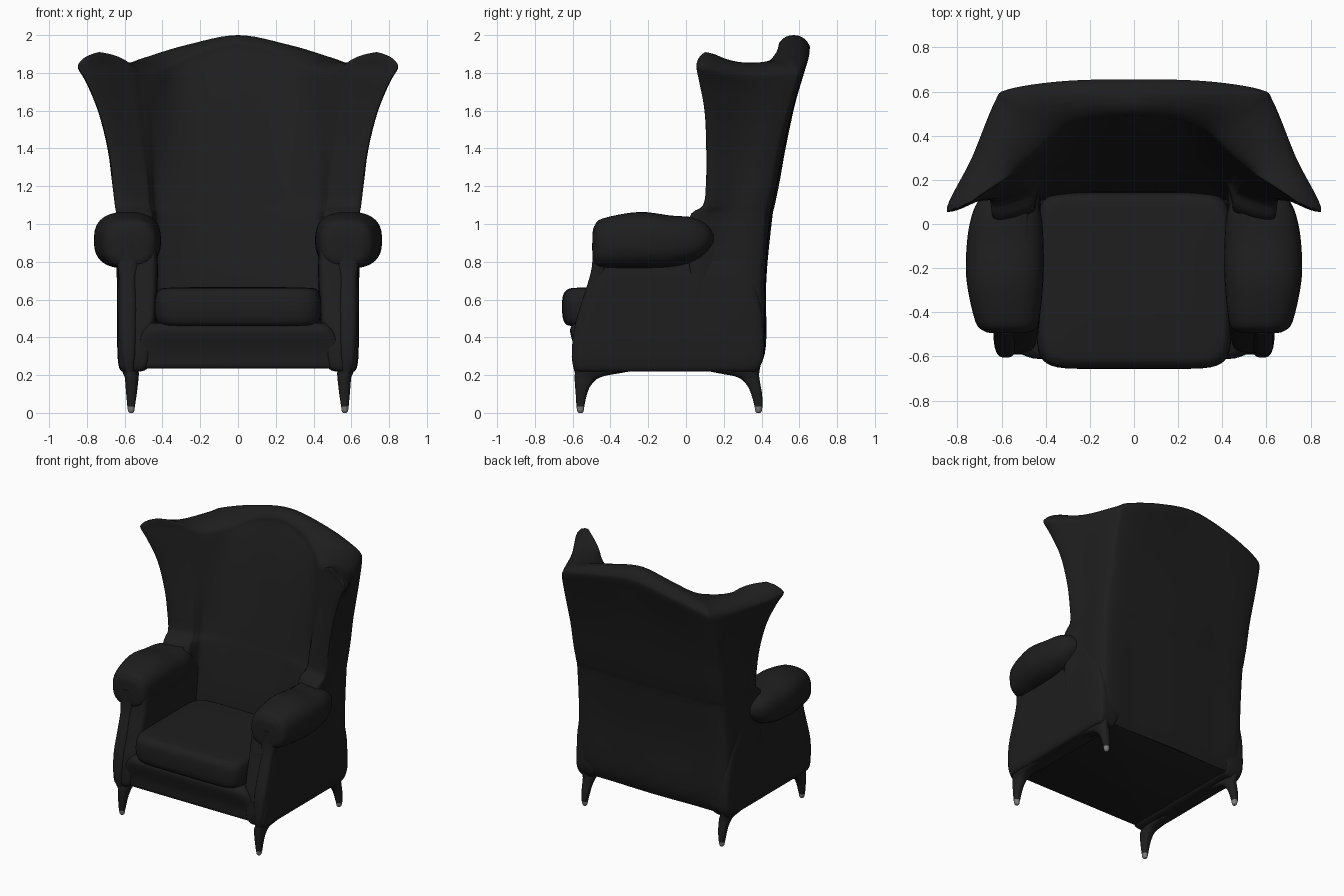
import bpy, bmesh, math


def material(name, value):
    m = bpy.data.materials.new(name)
    m.diffuse_color = (value, value, value, 1)
    return m


BLACK = material("black upholstery", 0.013)
GREY = material("grey foot", 0.2)


def spline(pts, n, closed=False):
    """Smooth curve through points of any dimension."""
    out, c = [], len(pts)
    pick = (lambda i: pts[i % c]) if closed else (lambda i: pts[max(0, min(c - 1, i))])
    for i in range(c if closed else c - 1):
        a, b, d, e = (pick(i + k) for k in (-1, 0, 1, 2))
        for k in range(n):
            t = k / n
            out.append(tuple(0.5 * (2 * q + (r - p) * t + (2 * p - 5 * q + 4 * r - s) * t * t
                                    + (3 * q - p - 3 * r + s) * t ** 3)
                             for p, q, r, s in zip(a, b, d, e)))
    return out if closed else out + [tuple(pts[-1])]


def loft(name, rings, steps=3, mat=BLACK, mirror=False, cap_end=True):
    """Skin over closed rings of 3D points, smoothed between the rings."""
    columns = [spline([r[i] for r in rings], steps) for i in range(len(rings[0]))]
    n = len(columns)
    bm = bmesh.new()
    rows = [[bm.verts.new(c[j]) for c in columns] for j in range(len(columns[0]))]
    for a, b in zip(rows, rows[1:]):
        for i in range(n):
            k = (i + 1) % n
            bm.faces.new((a[i], a[k], b[k], b[i]))
    bm.faces.new(rows[0])
    if cap_end:
        bm.faces.new(rows[-1])
    bmesh.ops.remove_doubles(bm, verts=bm.verts, dist=0.0005)
    bmesh.ops.recalc_face_normals(bm, faces=bm.faces)
    me = bpy.data.meshes.new(name)
    bm.to_mesh(me)
    bm.free()
    me.shade_smooth()
    me.set_sharp_from_angle(angle=math.radians(50))
    me.materials.append(mat)
    ob = bpy.data.objects.new(name, me)
    bpy.context.collection.objects.link(ob)
    if mirror:
        ob.modifiers.new("mirror", 'MIRROR')
    return ob


def rounded(a0, a1, b0, b1, p, n=40):
    """Rounded rectangle (superellipse); a larger p gives squarer corners."""
    out = []
    for i in range(n):
        t = 2 * math.pi * (i + 0.5) / n
        c, s = math.cos(t), math.sin(t)
        out.append(((a0 + a1) / 2 + (a1 - a0) / 2 * math.copysign(abs(c) ** (2 / p), c),
                    (b0 + b1) / 2 + (b1 - b0) / 2 * math.copysign(abs(s) ** (2 / p), s)))
    return out


def stack(name, rows, p, **kw):
    """Loft upwards; each row is z, x0, x1, y0, y1."""
    return loft(name, [[(x, y, r[0]) for x, y in rounded(*r[1:], p)] for r in rows], **kw)


# Back and wings: one U-shaped shell
# z, outer tip x/y, corner x/y, back y, inner tip x/y, inner corner x/y, inner back y
LEVELS = [
    (0.24, .615, .00, .59, .375, .39, .46, .00, .42, .10, .13),
    (0.36, .625, .01, .61, .412, .424, .46, .01, .42, .10, .13),
    (0.70, .632, .02, .61, .415, .425, .46, .03, .42, .125, .16),
    (1.02, .635, .02, .61, .435, .455, .47, .05, .42, .17, .23),
    (1.10, .645, .095, .613, .45, .47, .49, .13, .425, .20, .25),
    (1.22, .660, .11, .617, .475, .495, .50, .15, .43, .225, .28),
    (1.40, .685, .11, .62, .505, .53, .53, .17, .43, .25, .33),
    (1.60, .735, .10, .625, .55, .58, .56, .185, .43, .28, .39),
    (1.76, .800, .07, .625, .59, .63, .585, .19, .43, .305, .45),
    (1.84, .845, .055, .62, .61, .655, .60, .19, .43, .32, .485),
]
TOPS = [2.0, 1.95, 1.886, 1.86, 1.858, 1.905]   # crest height, centre to wing tip


def half_section(L):
    z, xt, yt, xc, yc, yb, xi, yi, xj, yj, yin = L
    outer = [(0, yb), (.32, yb - .008), (xc - .05, yc), (xc + .012, yc - .06)]
    outer += [((outer[3][0] + xt) / 2 - .005, (outer[3][1] + yt) / 2), (xt, yt)]
    inner = [(0, yin), (.2, yin - (yin - yj) * .1), (xj - .1, yj + .55 * (yin - yj)), (xj, yj)]
    inner += [((xj + xi) / 2, (yj + yi) / 2 - .005), (xi, yi)]
    return outer, inner


def shell_ring(L, shrink=1.0, rise=None):
    outer, inner = half_section(L)
    pts = []
    for side, other, order in ((outer, inner, range(6)), (inner, outer, range(5, -1, -1))):
        for i in order:
            (x, y), (u, v) = side[i], other[i]
            mx, my = (x + u) / 2, (y + v) / 2
            top = TOPS[i] - .075
            if rise is not None:
                z = top + rise
            else:
                z = L[0] if L[0] < 1.3 else 1.3 + (L[0] - 1.3) / .54 * (top - 1.3)
            pts.append((mx + (x - mx) * shrink, my + (y - my) * shrink, z))
    ring = pts + [(-x, y, z) for x, y, z in pts[-2:0:-1]]
    return spline(ring, 6, closed=True)


shell = [shell_ring(L) for L in LEVELS]
shell += [shell_ring(LEVELS[-1], math.cos(a), .075 * math.sin(a))
          for a in (math.radians(d) for d in (25, 48, 70, 90))]
loft("back_and_wings", shell, steps=4, cap_end=False)

# Side panels, rising inside the arms to meet the wings
stack("side_panel", [
    (.218, .52, .612, -.565, .37), (.235, .48, .628, -.585, .385), (.30, .46, .638, -.592, .412),
    (.45, .44, .640, -.578, .41), (.55, .43, .640, -.548, .40), (.70, .425, .638, -.505, .36),
    (.80, .425, .630, -.482, .30), (.90, .43, .625, -.46, .24), (.98, .45, .625, -.35, .22),
    (1.035, .49, .61, -.15, .20)], 9, mirror=True)

# Rounded front posts flaring into the arms
stack("front_post", [
    (.215, .55, .60, -.590, -.50), (.30, .54, .622, -.605, -.50), (.45, .535, .63, -.592, -.48),
    (.60, .535, .63, -.548, -.44), (.72, .537, .63, -.51, -.42), (.80, .525, .64, -.496, -.42),
    (.90, .53, .63, -.498, -.42)], 3, mirror=True)

# Seat base with bulging front rail
stack("seat_base", [
    (.235, -.60, .60, -.565, .37), (.25, -.60, .60, -.58, .385), (.32, -.58, .58, -.585, .405),
    (.41, -.53, .53, -.61, .40), (.45, -.50, .50, -.612, .40), (.475, -.48, .48, -.59, .39)], 16)

# Seat cushion
stack("seat_cushion", [
    (.460, -.39, .39, -.605, .10), (.468, -.42, .42, -.635, .125), (.50, -.437, .437, -.652, .14),
    (.56, -.443, .443, -.657, .145), (.62, -.437, .437, -.652, .14), (.65, -.42, .42, -.632, .125),
    (.662, -.38, .38, -.59, .09), (.666, -.2, .2, -.42, -.07)], 8)

# Rolled arms, lofted front to back: y, x0, x1, z0, z1
ARM = [(-.495, .51, .64, .82, .95), (-.485, .46, .68, .785, .99), (-.44, .43, .72, .768, 1.03),
       (-.25, .41, .76, .765, 1.064), (-.08, .41, .757, .772, 1.045), (.04, .42, .735, .80, 1.035),
       (.11, .45, .70, .85, 1.0), (.145, .55, .64, .90, .95)]
loft("arm_roll", [[(x, r[0], z) for x, z in rounded(*r[1:], 2.6)] for r in ARM],
     steps=4, mirror=True)

# Curved legs that sweep into the side rails
stack("front_leg", [
    (.035, .546, .586, -.580, -.538), (.10, .536, .592, -.584, -.524), (.15, .530, .596, -.588, -.50),
    (.19, .526, .60, -.590, -.45), (.212, .525, .61, -.588, -.34), (.25, .53, .62, -.58, -.12)],
    2.5, mirror=True)
stack("rear_leg", [
    (.035, .546, .586, .363, .405), (.10, .536, .592, .345, .403), (.15, .530, .596, .32, .394),
    (.19, .526, .60, .27, .388), (.212, .525, .61, .16, .388), (.25, .53, .62, -.02, .395)],
    2.5, mirror=True)

# Small grey foot tips
for name, y in (("front_foot_tip", -.559), ("rear_foot_tip", .384)):
    stack(name, [(0, .556, .574, y - .010, y + .010), (.010, .549, .582, y - .017, y + .017),
                 (.036, .546, .586, y - .021, y + .021)], 2.2, mat=GREY, mirror=True)
